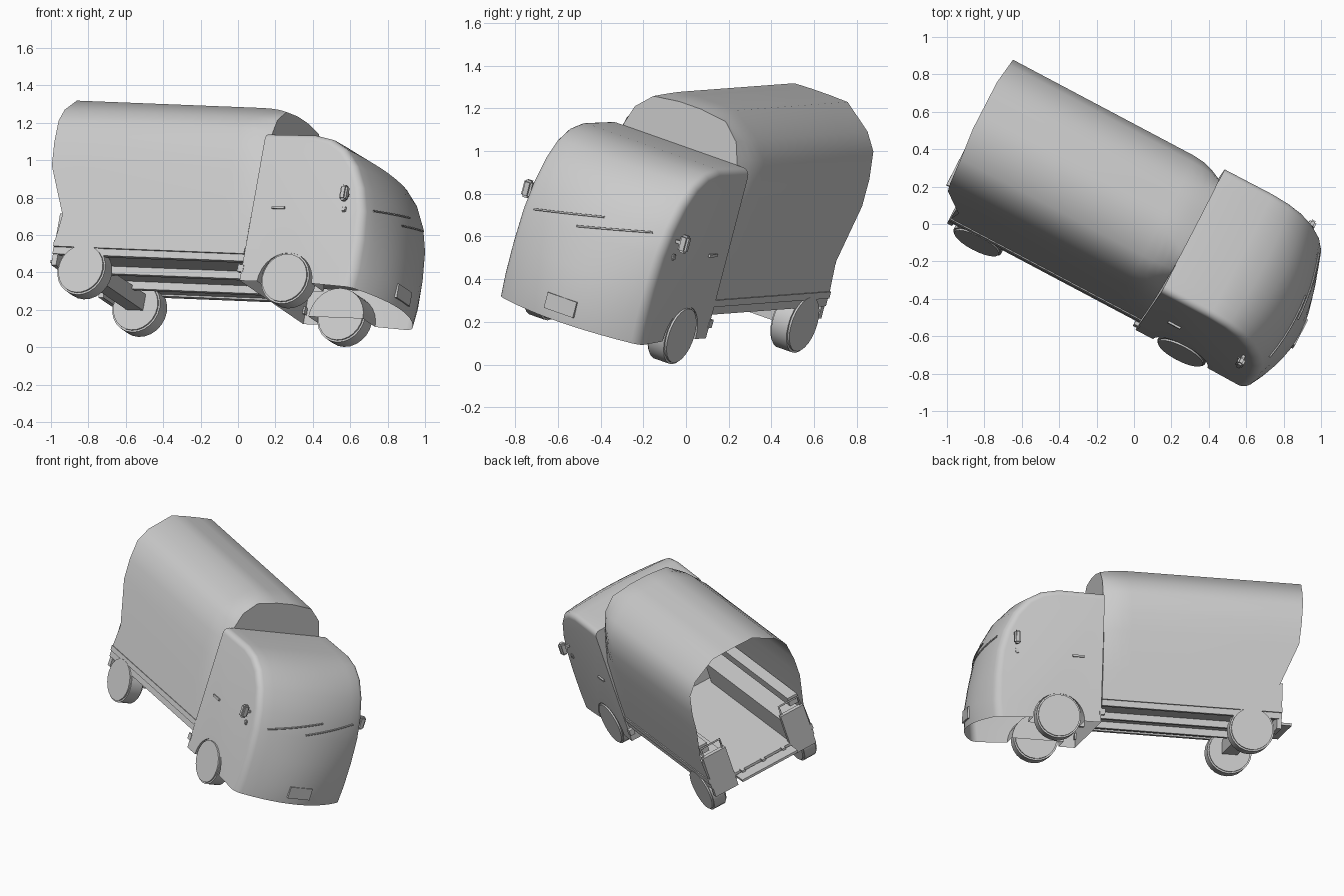
import bpy, bmesh, math
from mathutils import Matrix, Vector

if "Cube" in bpy.data.objects:
    bpy.data.objects.remove(bpy.data.objects["Cube"], do_unlink=True)

# One plain grey for the whole truck
grey = bpy.data.materials.new("plain_grey")
grey.use_nodes = True
grey.diffuse_color = (0.6, 0.6, 0.6, 1)
grey.node_tree.nodes["Principled BSDF"].inputs["Base Color"].default_value = (0.6, 0.6, 0.6, 1)

# Truck frame: local x forward, y left, z up, tilted as a whole
fwd = Vector((0.883, -0.468, -0.035)).normalized()
up = Vector((0.168, 0.25, 0.9535))
up = (up - fwd * up.dot(fwd)).normalized()
left = up.cross(fwd)
POSE = Matrix((fwd, left, up)).transposed().to_4x4()
POSE.translation = left * -0.194
HALF = 0.389


def add(name, bm, smooth=None):
    bmesh.ops.recalc_face_normals(bm, faces=bm.faces)
    me = bpy.data.meshes.new(name)
    bm.to_mesh(me)
    bm.free()
    ob = bpy.data.objects.new(name, me)
    bpy.context.collection.objects.link(ob)
    me.materials.append(grey)
    ob.matrix_world = POSE
    if smooth:
        bpy.ops.object.select_all(action='DESELECT')
        ob.select_set(True)
        bpy.context.view_layer.objects.active = ob
        bpy.ops.object.shade_smooth_by_angle(angle=math.radians(smooth))


def box(name, x, y, z, bevel=0):
    bm = bmesh.new()
    size = [r[1] - r[0] for r in (x, y, z)]
    mid = [sum(r) / 2 for r in (x, y, z)]
    bmesh.ops.create_cube(bm, size=1, matrix=Matrix.Translation(mid) @ Matrix.Diagonal((*size, 1)))
    if bevel:
        bmesh.ops.bevel(bm, geom=bm.edges[:], offset=bevel, segments=2, affect='EDGES')
    add(name, bm)


def both(name, x, y, z, bevel=0):
    box("left_" + name, x, y, z, bevel)
    box("right_" + name, x, (-y[1], -y[0]), z, bevel)


def rod(name, points, radius):
    cu = bpy.data.curves.new(name, 'CURVE')
    cu.dimensions = '3D'
    cu.bevel_depth = radius
    cu.bevel_resolution = 1
    sp = cu.splines.new('POLY')
    sp.points.add(len(points) - 1)
    for p, co in zip(sp.points, points):
        p.co = (*co, 1)
    ob = bpy.data.objects.new(name, cu)
    bpy.context.collection.objects.link(ob)
    cu.materials.append(grey)
    ob.matrix_world = POSE


def wheel(name, x, z, y0, y1, radius, bevel):
    bm = bmesh.new()
    turn = Matrix.Translation((x, (y0 + y1) / 2, z)) @ Matrix.Rotation(math.pi / 2, 4, 'X')
    bmesh.ops.create_cone(bm, cap_ends=True, segments=24, radius1=radius, radius2=radius,
                          depth=abs(y1 - y0), matrix=turn)
    rims = [e for e in bm.edges if any(len(f.verts) > 4 for f in e.link_faces)]
    bmesh.ops.bevel(bm, geom=rims, offset=bevel, segments=2, affect='EDGES')
    add(name, bm, 35)


def loft(bm, loops):
    rows = [[bm.verts.new(p) for p in loop] for loop in loops]
    for a, b in zip(rows, rows[1:]):
        for i in range(len(a) - 1):
            bm.faces.new((a[i], a[i + 1], b[i + 1], b[i]))
    return rows


# Cab: side profile (x, z, bulge at the centre line), from bumper to rear of roof
PROFILE = [(0.92, 0.19, 0.12), (0.933, 0.30, 0.115), (0.935, 0.46, 0.09), (0.922, 0.62, 0.07),
           (0.887, 0.75, 0.065), (0.828, 0.87, 0.055), (0.75, 0.96, 0.045), (0.658, 1.012, 0.025),
           (0.55, 1.033, 0), (0.26, 1.028, 0)]
FRONT_X, REAR_X, ARCH = 0.53, -0.71, 0.165


def front_at(y, z):
    for (x0, z0, b0), (x1, z1, b1) in zip(PROFILE, PROFILE[1:]):
        if z0 <= z <= z1:
            t = (z - z0) / (z1 - z0)
            return x0 + t * (x1 - x0) + (b0 + t * (b1 - b0)) * (1 - (y / HALF) ** 2)


def cab_section(y, inset):
    pts = []
    for i, (x, z, b) in enumerate(PROFILE):
        p, q = PROFILE[max(i - 1, 0)], PROFILE[min(i + 1, len(PROFILE) - 1)]
        n = Vector((q[1] - p[1], p[0] - q[0])).normalized()
        if i == len(PROFILE) - 1:
            n = Vector((0, 1))
        if i == 0:
            n = Vector((1, 0))
        x += b * (1 - (y / HALF) ** 2)
        pts.append((x - n.x * inset, y, z - n.y * inset))
    return pts


edge_r = 0.036
side = [(HALF - edge_r + edge_r * math.sin(t), edge_r * (1 - math.cos(t)))
        for t in (math.radians(18 * k) for k in range(6))]
stations = [(-y, i) for y, i in reversed(side)] + [(k * 0.0575, 0) for k in range(-5, 6)] + side
arch = [(FRONT_X - ARCH * math.cos(math.pi * k / 14), 0.2 + ARCH * math.sin(math.pi * k / 14))
        for k in range(15)]
bm = bmesh.new()
rows = loft(bm, [cab_section(y, i) for y, i in stations])
corners = []
for row, y in ((rows[0], -HALF), (rows[-1], HALF)):
    low = [bm.verts.new((x, y, z)) for x, z in [(0.26, 0.2)] + arch]
    bm.faces.new(row + low)
    corners.append(low[0])
bm.faces.new([r[-1] for r in rows] + [corners[1], corners[0]])
add("cab_shell", bm, 40)
box("cab_floor", (0.27, 0.88), (-0.34, 0.34), (0.385, 0.395))

# Wheel wells inside the cab
for s, tag in ((1, "left"), (-1, "right")):
    bm = bmesh.new()
    rows = loft(bm, [[(x, s * y, z) for x, z in arch] for y in (HALF, 0.24)])
    bm.faces.new(rows[1])
    add(tag + "_wheel_well", bm, 40)

# Canvas cover: half outline (y, z, x of the rear hem, y and z of the front rim), mirrored
COVER = [(0.38, 0.37, -0.90, 0.38, 0.37), (0.381, 0.53, -0.88, 0.381, 0.53),
         (0.383, 0.80, -0.995, 0.372, 0.80), (0.378, 0.93, -1.008, 0.34, 0.94),
         (0.357, 1.06, -1.017, 0.308, 1.05), (0.297, 1.14, -1.025, 0.28, 1.13),
         (0.147, 1.237, -1.045, 0.20, 1.205), (0.05, 1.24, -1.045, 0.06, 1.222)]
outline = COVER + [(-y, z, x, -fy, fz) for y, z, x, fy, fz in reversed(COVER)]


def cover_section(x, t):
    return [(x, y + t * (fy - y), z + t * (fz - z)) for y, z, _, fy, fz in outline]


bm = bmesh.new()
rows = loft(bm, [[(x, y, z) for y, z, x, _, _ in outline], cover_section(-0.8, 0),
                 cover_section(0.08, 0), cover_section(0.14, 0.12), cover_section(0.19, 0.4),
                 cover_section(0.23, 0.75), cover_section(0.255, 1)])
bm.faces.new(rows[-1])
add("canvas_cover", bm, 48)

# Load bed with rails, benches and rear posts
box("bed_floor", (-0.90, 0.255), (-0.37, 0.37), (0.322, 0.338))
both("upper_side_rail", (-0.90, 0.255), (0.35, 0.386), (0.352, 0.385))
both("lower_side_rail", (-0.90, 0.255), (0.345, 0.379), (0.312, 0.35))
both("bench", (-0.87, 0.2), (0.215, 0.372), (0.338, 0.49))
both("bench_rail", (-0.86, 0.2), (0.30, 0.37), (0.55, 0.61))
both("rear_post", (-0.90, -0.87), (0.205, 0.372), (0.25, 0.54))
for s, tag in ((1, "left"), (-1, "right")):
    rod(tag + "_post_handle", [(-0.88, s * 0.22, 0.54), (-0.88, s * 0.22, 0.60),
                               (-0.88, s * 0.36, 0.60), (-0.88, s * 0.36, 0.54)], 0.007)

# Lowered tailgate with hinges
box("tailgate", (-1.0, -0.91), (-0.205, 0.205), (0.312, 0.328))
for k in (-1, 0, 1):
    box("tailgate_hinge", (-0.925, -0.89), (k * 0.15 - 0.012, k * 0.15 + 0.012), (0.31, 0.342))

# Chassis, rear axle beam and wheels
both("chassis_beam", (-0.88, 0.30), (0.12, 0.15), (0.28, 0.322))
box("rear_axle_beam", (REAR_X - 0.05, REAR_X + 0.05), (-0.3, 0.3), (0.21, 0.30))
for x, z, y, tag in ((FRONT_X, 0.224, 0.396, "front"), (REAR_X, 0.232, 0.388, "rear")):
    for s, flank in ((1, "left"), (-1, "right")):
        wheel(f"{tag}_{flank}_wheel", x, z, s * (y - 0.105), s * y, 0.143, 0.01)

# Cab details
both("mirror", (0.80, 0.84), (0.41, 0.455), (0.655, 0.74), 0.01)
both("mirror_arm", (0.812, 0.828), (0.37, 0.42), (0.69, 0.705))
both("side_lamp", (0.80, 0.825), (0.375, 0.399), (0.605, 0.635), 0.004)
both("door_handle", (0.38, 0.455), (0.38, 0.4), (0.607, 0.62))
both("step_hook", (0.235, 0.27), (0.36, 0.392), (0.25, 0.29))
nose = front_at(0, 0.27)
box("number_plate", (nose - 0.02, nose + 0.006), (-0.08, 0.08), (0.232, 0.308))
for tag, y0, y1 in (("right", -0.31, 0.065), ("left", -0.05, 0.31)):
    path = []
    for k in range(7):
        y, z = y0 + (y1 - y0) * k / 6, 0.64 + 0.08 * k / 6
        path.append((front_at(y, z) + 0.006, y, z))
    rod(tag + "_wiper", path, 0.005)
